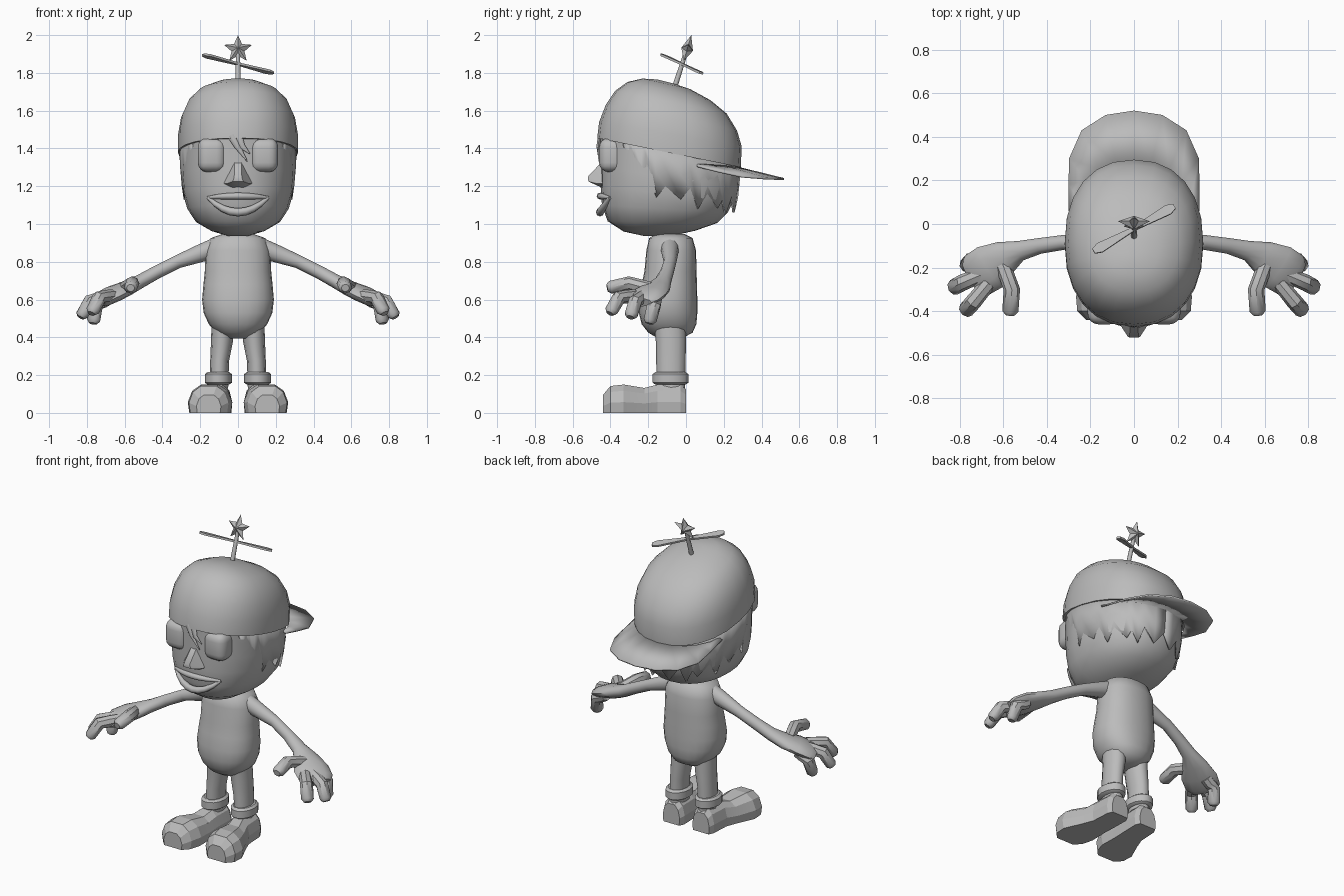
import bpy, bmesh, math
from mathutils import Vector as V

if "Cube" in bpy.data.objects:
    bpy.data.objects.remove(bpy.data.objects["Cube"])

grey = bpy.data.materials.new("plain grey")
grey.diffuse_color = (0.5, 0.5, 0.5, 1)
grey.use_nodes = True
grey.node_tree.nodes["Principled BSDF"].inputs["Base Color"].default_value = grey.diffuse_color


def finish(name, bm, mirror=False, angle=50, solid=0):
    bmesh.ops.recalc_face_normals(bm, faces=bm.faces)
    me = bpy.data.meshes.new(name)
    bm.to_mesh(me)
    bm.free()
    ob = bpy.data.objects.new(name, me)
    bpy.context.collection.objects.link(ob)
    me.materials.append(grey)
    if solid:
        m = ob.modifiers.new("solid", 'SOLIDIFY')
        m.thickness, m.offset = solid, -1
    if mirror:
        m = ob.modifiers.new("mirror", 'MIRROR')
        m.use_mirror_merge = False
    if angle:
        bpy.ops.object.select_all(action='DESELECT')
        ob.select_set(True)
        bpy.context.view_layer.objects.active = ob
        bpy.ops.object.shade_smooth_by_angle(angle=math.radians(angle))
    return ob


def loft(name, rings, closed=True, **kw):
    """Skin a list of equally long point rings."""
    bm = bmesh.new()
    vs = [[bm.verts.new(p) for p in r] for r in rings]
    n = len(vs[0])
    for a, b in zip(vs, vs[1:]):
        for i in range(n if closed else n - 1):
            j = (i + 1) % n
            bm.faces.new((a[i], a[j], b[j], b[i]))
    if closed:
        bm.faces.new(vs[0])
        bm.faces.new(vs[-1])
    return finish(name, bm, **kw)


def oval(yf, zf, yb, zb, hw, n=24, p=2.25):
    """Tilted superellipse ring between a front and a back point."""
    f = lambda t: math.copysign(abs(t) ** (2 / p), t)
    out = []
    for i in range(n):
        a = math.tau * i / n
        t = (1 - f(math.cos(a))) / 2
        out.append((hw * f(math.sin(a)), yf + (yb - yf) * t, zf + (zb - zf) * t))
    return out


def tube(name, path, n=10, up=(0, 0, 1), **kw):
    """Sweep ellipses; path holds (x, y, z, side radius, up radius)."""
    pts = [V(p[:3]) for p in path]
    rings = []
    for i, p in enumerate(path):
        d = (pts[min(i + 1, len(pts) - 1)] - pts[max(i - 1, 0)]).normalized()
        s = d.cross(V(up)).normalized()
        u = s.cross(d)
        rings.append([pts[i] + s * p[3] * math.cos(math.tau * k / n)
                      + u * p[4] * math.sin(math.tau * k / n) for k in range(n)])
    return loft(name, rings, **kw)


# Head and cap
loft("head", [oval(*r) for r in (
    (-.455, 1.47, .26, 1.32, .30), (-.452, 1.30, .265, 1.20, .30),
    (-.452, 1.20, .25, 1.12, .292), (-.445, 1.10, .22, 1.06, .268),
    (-.415, 1.015, .165, 1.005, .222), (-.33, .96, .05, .965, .14),
    (-.22, .936, -.08, .936, .05))])
loft("cap", [oval(*r) for r in (
    (-.47, 1.455, .29, 1.30, .318), (-.46, 1.54, .295, 1.41, .317),
    (-.425, 1.63, .27, 1.495, .302), (-.375, 1.705, .215, 1.585, .265),
    (-.31, 1.752, .13, 1.655, .205), (-.23, 1.77, .02, 1.715, .115),
    (-.15, 1.765, -.07, 1.745, .03))])

# Cap visor at the back
outer = [(.3, .06, 1.31), (.3, .18, 1.28), (.298, .3, 1.255), (.24, .43, 1.245), (.13, .5, 1.243), (0, .52, 1.243)]
inner = [(.28, .06, 1.32), (.265, .13, 1.315), (.22, .2, 1.31), (.16, .25, 1.305), (.08, .27, 1.303), (0, .275, 1.303)]
both = lambda h: h + [(-x, y, z) for x, y, z in h[-2::-1]]
loft("cap_visor", [both(inner), both(outer)], closed=False, solid=.01)

# Hair: jagged skirt under the cap, mirrored
zigzag = [(50, 1.42), (55, 1.24), (57, 1.38), (61, 1.30), (67, 1.12), (71, 1.32), (75, 1.21), (79, 1.14),
          (87, 1.20), (100, 1.13), (108, 1.19), (116, 1.08), (124, 1.16), (137, 1.085),
          (142, 1.13), (149, 1.05), (156, 1.15), (168, 1.06), (180, 1.14)]
rows = [[], [], []]
for deg, zb in zigzag:
    a = math.radians(deg)
    x, y = .312 * math.sin(a), -.38 * math.cos(a)
    zt = 1.475 - .204 * (y + .38)
    for row, t in zip(rows, (0, .5, 1)):
        drop = (zt - zb) * t
        k = 1 - .1 * drop - .6 * drop * drop
        row.append((x * k, y * k - .09, zt - drop))
loft("hair_skirt", rows, closed=False, mirror=True, angle=25, solid=.012)
for i, (x0, x1, z1) in enumerate(((-.035, .05, 1.33), (0, .065, 1.37))):
    tube(f"fringe_strand_{i + 1}", [(x0, -.455, 1.47, .022, .012),
         ((x0 + x1) / 2 - .01, -.465, 1.41, .016, .01), (x1, -.46, z1, .002, .002)],
         n=6, up=(0, 1, 0))

# Eyes: soft boxes
bm = bmesh.new()
bmesh.ops.create_cube(bm, size=1)
for v in bm.verts:
    v.co = V((.138 + v.co.x * .15, -.39 + v.co.y * .14, 1.365 + v.co.z * .18))
bmesh.ops.bevel(bm, geom=bm.edges[:], offset=.05, segments=4, profile=.5, affect='EDGES')
finish("eye", bm, mirror=True)

# Nose
bm = bmesh.new()
for s in (-1, 1):
    for x, y, z in ((.018, -.445, 1.33), (.02, -.52, 1.25), (.028, -.517, 1.225),
                    (.055, -.475, 1.215), (.082, -.43, 1.215), (.03, -.44, 1.19)):
        bm.verts.new((s * x, y, z))
bmesh.ops.convex_hull(bm, input=bm.verts[:])
finish("nose", bm)

# Smiling mouth
def lip(name, z_mid, r):
    path = []
    for i in range(-4, 5):
        t = i / 4
        rr = r * (1 - .6 * t * t)
        path.append((.16 * t, -.455 + .05 * t * t, z_mid + (1.14 - z_mid) * t * t, rr, rr))
    tube(name, path, n=8)
lip("upper_lip", 1.148, .018)
lip("lower_lip", 1.062, .022)

# Body
loft("torso", [oval(yf, z, yb, z, hw) for z, hw, yf, yb in (
    (.948, .08, -.16, -.01), (.925, .145, -.195, .035), (.86, .172, -.21, .053),
    (.75, .176, -.22, .056), (.68, .183, -.235, .058), (.6, .19, -.248, .06), (.53, .182, -.25, .06),
    (.47, .155, -.235, .055), (.425, .115, -.2, .035), (.395, .06, -.15, -.02))])

# Legs and cuffs
tube("leg", [(.08, -.085, .47, .06, .085), (.085, -.08, .38, .058, .08),
             (.097, -.08, .28, .05, .078), (.102, -.08, .13, .05, .075)],
     n=12, up=(0, 1, 0), mirror=True)
tube("trouser_cuff", [(.104, -.082, z, .072 + d, .097 + d) for z, d in
     ((.15, -.015), (.16, 0), (.205, 0), (.216, -.015))], n=14, up=(0, 1, 0), mirror=True, angle=35)

# Shoes: faceted sections from heel to toe
section = [(-.93, 0), (-1, .38), (-.8, .78), (-.4, 1), (.4, 1), (.8, .78), (1, .38), (.93, 0)]
loft("shoe", [[(cx + hw * u, y, .0 + h * w) for u, w in section] for y, cx, hw, h in (
    (0, .105, .06, .125), (-.03, .105, .075, .15), (-.15, .11, .077, .15), (-.22, .125, .09, .132),
    (-.33, .148, .118, .15), (-.4, .155, .105, .142), (-.44, .155, .065, .095))],
    mirror=True, angle=12)

# Arms running into broad palms
tube("arm_and_palm", [
    (.10, -.085, .885, .05, .05), (.19, -.085, .848, .045, .048), (.32, -.084, .80, .034, .035),
    (.43, -.10, .745, .036, .035), (.52, -.122, .695, .046, .037), (.59, -.152, .66, .078, .04),
    (.66, -.198, .63, .108, .042), (.72, -.235, .60, .105, .038), (.745, -.25, .585, .08, .025)],
    n=12, mirror=True)

# Fingers and thumb
digits = {
    "thumb": ((.60, -.19, .66), (.56, -.30, .685), (.567, -.40, .665)),
    "front_finger": ((.665, -.27, .62), (.735, -.355, .61), (.77, -.395, .54)),
    "middle_finger": ((.68, -.225, .62), (.785, -.268, .59), (.825, -.29, .52)),
    "rear_finger": ((.68, -.16, .61), (.75, -.17, .57), (.765, -.19, .49))}
for name, (a, b, c) in digits.items():
    a, b, c = V(a), V(b), V(c)
    end = c + (c - b).normalized() * .018
    tube(name, [(*a, .036, .034), (*((a + b) / 2), .036, .036), (*b, .038, .038),
                (*c, .037, .034), (*end, .022, .02)], n=8, mirror=True, angle=40)

# Propeller stem, blades and star
axis = V((0, .28, .96))
tube("propeller_stem", [(0, -.055, 1.74, .014, .014), (0, .0, 1.91, .011, .011)], n=8, up=(0, 1, 0))
mid, half = V((0, -.022, 1.847)), V((.185, .103, -.048))
side = axis.cross(half).normalized()
loft("propeller_blades", [[mid + half * t + side * w * a + axis * .006 * b
     for a, b in ((-1, -1), (1, -1), (1, 1), (-1, 1))]
     for t, w in ((-1, .012), (-.85, .024), (0, .009), (.85, .024), (1, .012))], angle=0)
bm = bmesh.new()
cen, nrm = V((0, .006, 1.925)), V((0, -.96, .28))
rim = [bm.verts.new(cen + (V((1, 0, 0)) * math.sin(math.pi * i / 5) + axis * math.cos(math.pi * i / 5))
       * (.036 if i % 2 else .078)) for i in range(10)]
for s in (-1, 1):
    tip = bm.verts.new(cen + nrm * .032 * s)
    for i in range(10):
        bm.faces.new((rim[i], rim[(i + 1) % 10], tip))
finish("star", bm, angle=0)
